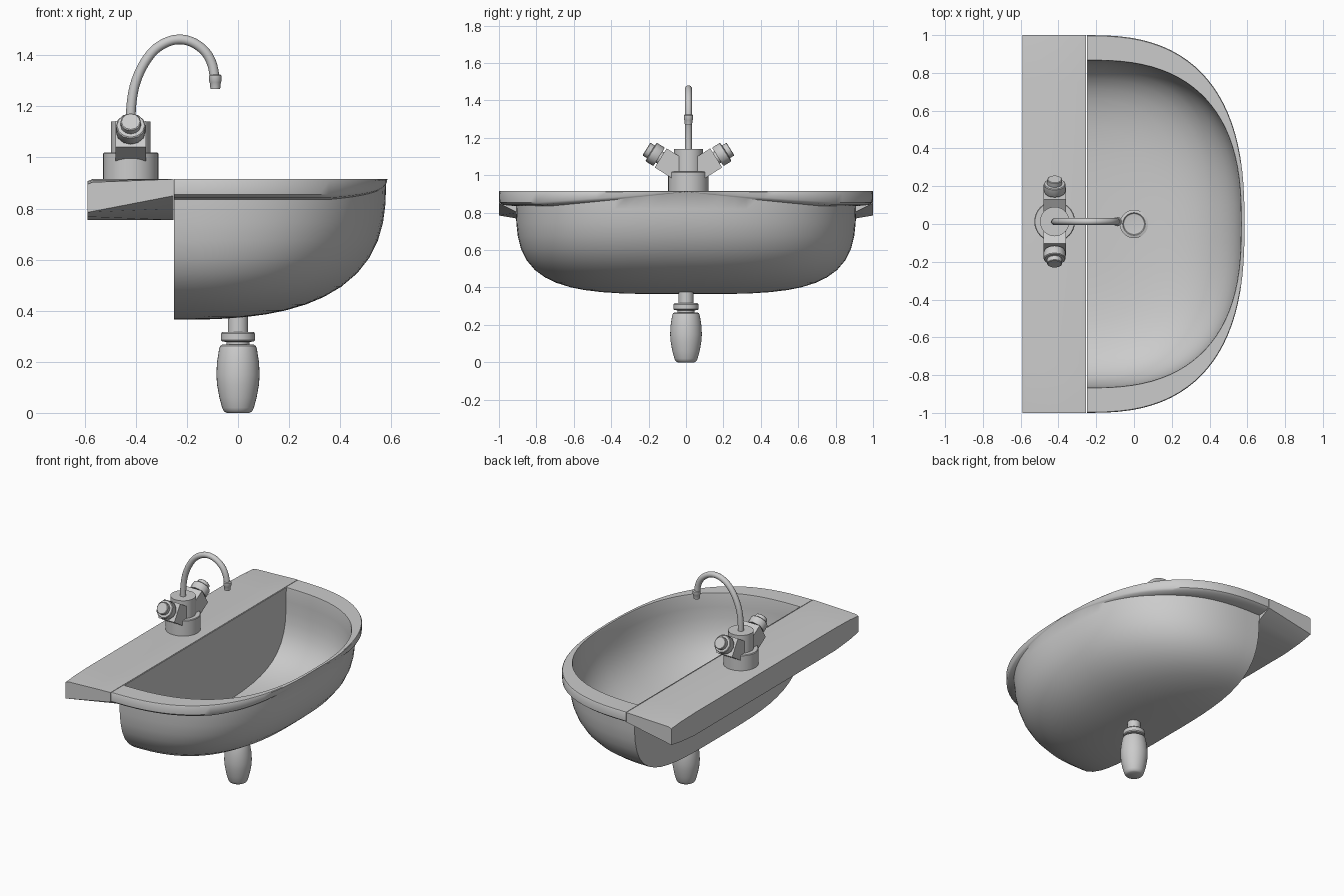
import bpy, bmesh, math
from mathutils import Vector

if "Cube" in bpy.data.objects:
    bpy.data.objects.remove(bpy.data.objects["Cube"])

grey = bpy.data.materials.new("light grey ceramic")
grey.diffuse_color = (0.6, 0.6, 0.6, 1)
grey.use_nodes = True
grey.node_tree.nodes["Principled BSDF"].inputs["Base Color"].default_value = grey.diffuse_color


def finish(name, bm, angle=35):
    bmesh.ops.remove_doubles(bm, verts=bm.verts, dist=0.0002)
    bmesh.ops.recalc_face_normals(bm, faces=bm.faces)
    me = bpy.data.meshes.new(name)
    bm.to_mesh(me)
    bm.free()
    ob = bpy.data.objects.new(name, me)
    bpy.context.collection.objects.link(ob)
    me.materials.append(grey)
    bpy.ops.object.select_all(action='DESELECT')
    ob.select_set(True)
    bpy.context.view_layer.objects.active = ob
    bpy.ops.object.shade_smooth_by_angle(angle=math.radians(angle))
    return ob


def loft(bm, rings, caps=True):
    rows = [[bm.verts.new(p) for p in r] for r in rings]
    n = len(rows[0])
    for a, b in zip(rows, rows[1:]):
        for i in range(n):
            j = (i + 1) % n
            bm.faces.new((a[i], a[j], b[j], b[i]))
    if caps:
        bm.faces.new(rows[0])
        bm.faces.new(rows[-1])


def lathe(name, profile, loc, axis=(0, 0, 1), sides=32):
    # profile holds (radius, height along axis)
    q = Vector((0, 0, 1)).rotation_difference(Vector(axis))
    bm = bmesh.new()
    loft(bm, [[Vector(loc) + q @ Vector((r * math.cos(2 * math.pi * i / sides),
                                         r * math.sin(2 * math.pi * i / sides), h))
               for i in range(sides)] for r, h in profile])
    return finish(name, bm)


# Basin: one closed shell of D-shaped rings, inside bottom -> rim -> outside bottom
TOP, N, P = 0.915, 48, 2.6


def plan(x0, X, Y, t):
    c, s = math.cos(t), math.sin(t)
    return (x0 + X * abs(s) ** (2 / P), math.copysign(Y * abs(c) ** (2 / P), c))


def bowl_scale(d):
    d = min(d, 1)
    return (1 - d ** 2.75) ** (1 / 2.75), (1 - d ** 3.8) ** (1 / 3.8)


ts = [math.pi * i / N for i in range(N + 1)]


def lip(t):
    return 0.003 + 0.077 * min(1, abs(plan(0, 1, 1, t)[1]) / 0.8) ** 0.9


def bowl_ring(x0, X, Y, depth, d):
    sx, sy = bowl_scale(d)
    return [(*plan(x0, X * sx, Y * sy, t), TOP - depth * d) for t in ts]


def rim_ring(X, Y, k):
    return [(*plan(-0.25, X, Y, t), TOP - lip(t) * k) for t in ts]


levels = [math.sin(math.radians(a)) for a in (10, 18, 26, 34, 42, 50, 57, 63, 69, 74, 79, 83, 86, 88, 90)]
rings = [bowl_ring(-0.245, 0.808, 0.865, 0.53, d) for d in reversed(levels)]
rings.append(bowl_ring(-0.245, 0.811, 0.866, 0.53, 0.02))
rings.append(bowl_ring(-0.245, 0.814, 0.868, 0.53, 0))
rings += [rim_ring(0.832, 0.996, 0), rim_ring(0.835, 1.0, 0.08),
          rim_ring(0.834, 0.998, 0.75), rim_ring(0.831, 0.98, 0.92)]
rings.append([(*plan(-0.25, 0.83 * bowl_scale(lip(t) / 0.55)[0], 0.91, t), TOP - lip(t)) for t in ts])
rings += [bowl_ring(-0.25, 0.83, 0.91, 0.55, d) for d in levels]
bm = bmesh.new()
loft(bm, rings, caps=False)
finish("basin", bm, 40)

# Back shelf: underside sweeps up towards both ends, most of all beside the basin
bm = bmesh.new()
ends = [(1, 0.785, 0.85, 0.012), (0.9, 0.768, 0.80, 0.004), (0.75, 0.755, 0.755, 0)]
shelf = []
for y, zr, zf, drop in [(-e[0], *e[1:]) for e in ends] + ends[::-1]:
    shelf.append([(-0.253, y, zf), (-0.253, y, TOP), (-0.57, y, TOP - drop),
                  (-0.59, y, TOP - 0.008 - drop), (-0.59, y, zr)])
loft(bm, shelf)
finish("back_shelf", bm)

# Drain ring inside the bowl
lathe("drain_ring", [(0.075, 0.387), (0.075, 0.404), (0.06, 0.408), (0.055, 0.403),
                     (0.04, 0.401)], (0, 0, 0))

# Waste pipe, collar and bottle trap below
lathe("waste_pipe", [(0.04, 0.25), (0.04, 0.385)], (0, 0, 0))
lathe("trap_collar", [(0.045, 0.26), (0.045, 0.278), (0.062, 0.279), (0.067, 0.285),
                      (0.067, 0.31), (0.062, 0.316), (0.04, 0.317)], (0, 0, 0))
lathe("bottle_trap", [(0.045, 0), (0.055, 0.006), (0.062, 0.02), (0.073, 0.06), (0.082, 0.11),
                      (0.085, 0.15), (0.082, 0.2), (0.074, 0.25), (0.07, 0.262),
                      (0.062, 0.267)], (0, 0, 0))

# Tap body
CX, CY = -0.42, 0.013
lathe("tap_base", [(0.108, 0.91), (0.108, 1.016), (0.104, 1.02)], (CX, CY, 0))
lathe("tap_body", [(0.078, 1.01), (0.078, 1.14)], (CX, CY, 0))

# Two slanted arms with faceted knobs
for side, label in ((-1, "front"), (1, "back")):
    axis = Vector((0, side * math.cos(math.radians(32)), math.sin(math.radians(32))))
    across = Vector((0, -side * axis.z, abs(axis.y)))
    start = Vector((CX, CY, 1.0))
    bm = bmesh.new()
    loft(bm, [[start + axis * a + Vector((sx * 0.06, 0, 0)) + across * sz * 0.06
               for sx, sz in ((-1, -1), (1, -1), (1, 1), (-1, 1))] for a in (0.02, 0.175)])
    finish(label + "_tap_arm", bm)
    lathe(label + "_tap_stem", [(0.035, 0.16), (0.035, 0.2)], start, axis, 16)
    lathe(label + "_tap_knob", [(0.055, 0.185), (0.058, 0.19), (0.058, 0.232), (0.054, 0.236),
                                (0.04, 0.237), (0.04, 0.262), (0.036, 0.265)], start, axis, 12)

# Curved spout: tube swept along a smooth path
path = [(-0.42, 1.12), (-0.418, 1.2), (-0.405, 1.28), (-0.375, 1.355), (-0.33, 1.418),
        (-0.275, 1.453), (-0.222, 1.462), (-0.17, 1.447), (-0.125, 1.41),
        (-0.1, 1.36), (-0.09, 1.3)]
pts = [Vector((x, 0, z)) for x, z in path]
fine = []
for i in range(len(pts) - 1):
    a, b, c, d = pts[max(i - 1, 0)], pts[i], pts[i + 1], pts[min(i + 2, len(pts) - 1)]
    for k in range(4):
        u = k / 4
        fine.append(0.5 * (2 * b + (c - a) * u + (2 * a - 5 * b + 4 * c - d) * u * u
                           + (3 * b - a - 3 * c + d) * u ** 3))
fine.append(pts[-1])
bm = bmesh.new()
tube = []
for i, p in enumerate(fine):
    tan = (fine[min(i + 1, len(fine) - 1)] - fine[max(i - 1, 0)]).normalized()
    nrm = Vector((0, 1, 0)).cross(tan)
    tube.append([p + Vector((0, CY, 0)) + 0.019 * (nrm * math.cos(w) + Vector((0, 1, 0)) * math.sin(w))
                 for w in (2 * math.pi * k / 16 for k in range(16))])
loft(bm, tube)
finish("spout", bm)

# Spout nozzle
lathe("spout_nozzle", [(0.019, 1.268), (0.022, 1.295), (0.025, 1.3), (0.025, 1.32),
                       (0.019, 1.325)], (-0.089, CY, 0), sides=16)
